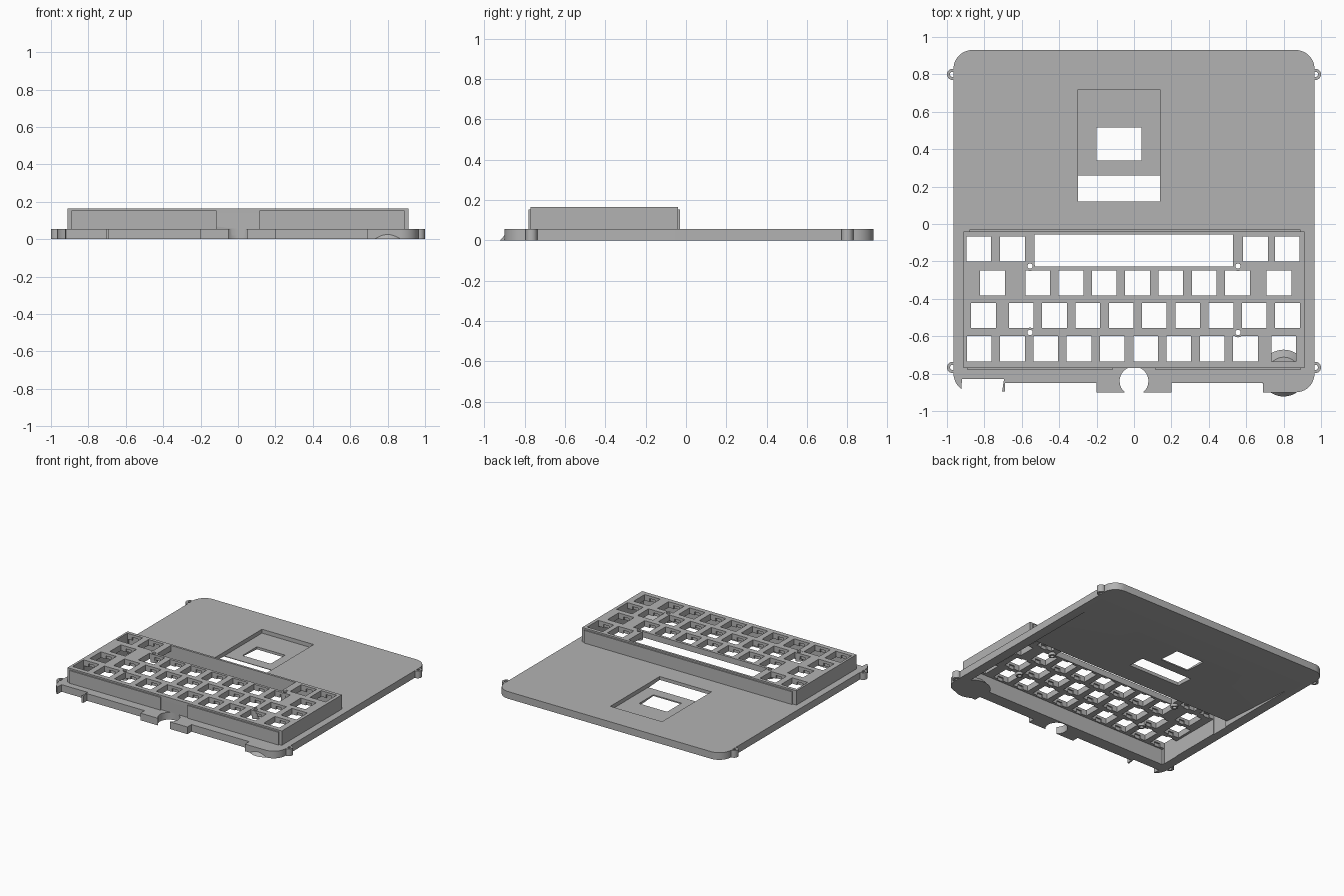
import bpy, bmesh, math

cube = bpy.data.objects.get("Cube")
if cube:
    bpy.data.objects.remove(cube, do_unlink=True)

grey = bpy.data.materials.new("case grey")
grey.use_nodes = True
grey.diffuse_color = (0.45, 0.45, 0.45, 1)
grey.node_tree.nodes["Principled BSDF"].inputs["Base Color"].default_value = (0.45, 0.45, 0.45, 1)


def make(name, bm):
    bmesh.ops.recalc_face_normals(bm, faces=bm.faces)
    mesh = bpy.data.meshes.new(name)
    bm.to_mesh(mesh)
    bm.free()
    mesh.materials.append(grey)
    ob = bpy.data.objects.new(name, mesh)
    bpy.context.collection.objects.link(ob)
    return ob


def extrude(bm, points, offset):
    """Prism from a closed 3D profile."""
    face = bm.faces.new([bm.verts.new(p) for p in points])
    new = bmesh.ops.extrude_face_region(bm, geom=[face])["geom"]
    bmesh.ops.translate(bm, vec=offset, verts=[v for v in new if isinstance(v, bmesh.types.BMVert)])


def prism(bm, outline, z0, z1):
    extrude(bm, [(x, y, z0) for x, y in outline], (0, 0, z1 - z0))


def box(bm, x0, x1, y0, y1, z0, z1):
    prism(bm, [(x0, y0), (x1, y0), (x1, y1), (x0, y1)], z0, z1)


def arc(cx, cy, r, a0, a1, n=10):
    angles = [math.radians(a0 + (a1 - a0) * i / n) for i in range(n + 1)]
    return [(cx + r * math.cos(a), cy + r * math.sin(a)) for a in angles]


def disc(bm, x, y, r, z0, z1):
    prism(bm, arc(x, y, r, 0, 345, 23), z0, z1)


def combine(target, bm, operation):
    tool = make("cutter", bm)
    tool.hide_render = True
    mod = target.modifiers.new("cut", "BOOLEAN")
    mod.operation, mod.object, mod.solver = operation, tool, "EXACT"
    bpy.context.view_layer.objects.active = target
    bpy.ops.object.modifier_apply(modifier=mod.name)
    bpy.data.objects.remove(tool, do_unlink=True)


PLATE, TOP, R, W = 0.055, 0.165, 0.1, 0.965

# Base plate outline with round corners, stepped front edge and the round front notch
outline = arc(W - R, 0.93 - R, R, 0, 90) + arc(R - W, 0.93 - R, R, 90, 180)
outline += arc(R - W, R - 0.9, R, 180, 235, 6)
outline += [(-0.92, -0.83), (-0.695, -0.83), (-0.705, -0.895), (-0.69, -0.895), (-0.69, -0.85),
            (-0.2, -0.85), (-0.2, -0.9), (-0.05, -0.9)]
outline += arc(0, -0.84, 0.077, 230, -50, 24)
outline += [(0.05, -0.9), (0.2, -0.9), (0.2, -0.85), (0.69, -0.85), (0.69, -0.9)]
outline += arc(W - R, R - 0.9, R, 270, 360)
bm = bmesh.new()
prism(bm, outline, 0, PLATE)
body = make("case_body", bm)

# Raised key block
bm = bmesh.new()
box(bm, -0.912, 0.912, -0.77, -0.04, 0.02, TOP)
combine(body, bm, "UNION")

# Hollow underside: deep below the keys, ramping out towards the back
bm = bmesh.new()
profile = [(-0.755, -0.02), (-0.755, 0.12), (-0.055, 0.12), (-0.055, 0.04), (0.6, 0), (0.6, -0.02)]
extrude(bm, [(-0.89, y, z) for y, z in profile], (1.78, 0, 0))
combine(body, bm, "DIFFERENCE")

# Screen pocket with its two windows
bm = bmesh.new()
box(bm, -0.3, 0.14, 0.12, 0.72, 0.025, 0.1)
combine(body, bm, "DIFFERENCE")
bm = bmesh.new()
box(bm, -0.3, 0.14, 0.12, 0.26, -0.05, 0.08)
box(bm, -0.2, 0.04, 0.34, 0.515, -0.05, 0.08)
combine(body, bm, "DIFFERENCE")

# Key openings, row by row, and the wide opening
rows = {
    -0.133: [-0.83, -0.65, 0.65, 0.82],
    -0.315: [-0.757, 0.775] + [-0.515 + 0.178 * i for i in range(7)],
    -0.49: [-0.805] + [-0.603 + 0.178 * i for i in range(9)],
    -0.667: [-0.828 + 0.178 * i for i in range(9)] + [0.8],
}
keys = [(x, y) for y, xs in rows.items() for x in xs]
bm = bmesh.new()
for x, y in keys:
    box(bm, x - 0.066, x + 0.066, y - 0.067, y + 0.067, -0.05, 0.3)
box(bm, -0.532, 0.528, -0.228, -0.057, -0.05, 0.3)
combine(body, bm, "DIFFERENCE")

# Clip recesses under the front and back edge of every opening
bm = bmesh.new()
for x, y in keys:
    for s in (-1, 1):
        box(bm, x - 0.024, x + 0.024, y + s * 0.07 - 0.008, y + s * 0.07 + 0.008, 0.1, 0.145)
combine(body, bm, "DIFFERENCE")

# Screw holes in the key block
posts = [(s * 0.556, y) for s in (-1, 1) for y in (-0.225, -0.58)]
bm = bmesh.new()
for x, y in posts:
    disc(bm, x, y, 0.026, 0.05, 0.3)
combine(body, bm, "DIFFERENCE")


def ring(name, x, y, r, hole, z0, z1):
    bm = bmesh.new()
    disc(bm, x, y, r, z0, z1)
    ob = make(name, bm)
    bm = bmesh.new()
    disc(bm, x, y, hole, z0 - 0.1, z1 + 0.1)
    combine(ob, bm, "DIFFERENCE")
    return ob


parts = [body]
for x, y in posts:
    parts.append(ring("screw_post", x, y, 0.026, 0.014, 0.1, TOP - 0.001))

# Corner lugs
for s in (-1, 1):
    for y in (-0.767, 0.8):
        parts.append(ring("corner_lug", s * 0.97, y, 0.03, 0.014, 0, PLATE))

# Thin raised panels on the front and back of the block
for name, x0, x1, y0, y1 in (("front_panel_right", -0.89, -0.115, -0.78, -0.768),
                             ("front_panel_left", 0.115, 0.89, -0.78, -0.768),
                             ("back_panel", -0.88, 0.89, -0.042, -0.03)):
    bm = bmesh.new()
    box(bm, x0, x1, y0, y1, PLATE - 0.005, 0.153)
    parts.append(make(name, bm))

# Rounded thumb bump on the front edge
bm = bmesh.new()
bmesh.ops.create_cone(bm, cap_ends=True, segments=48, radius1=0.125, radius2=0.085, depth=0.045)
bmesh.ops.translate(bm, vec=(0.8, -0.797, 0.0225), verts=bm.verts)
parts.append(make("thumb_bump", bm))

for ob in parts:
    bpy.ops.object.select_all(action="DESELECT")
    ob.select_set(True)
    bpy.context.view_layer.objects.active = ob
    bpy.ops.object.shade_smooth_by_angle(angle=math.radians(30))
